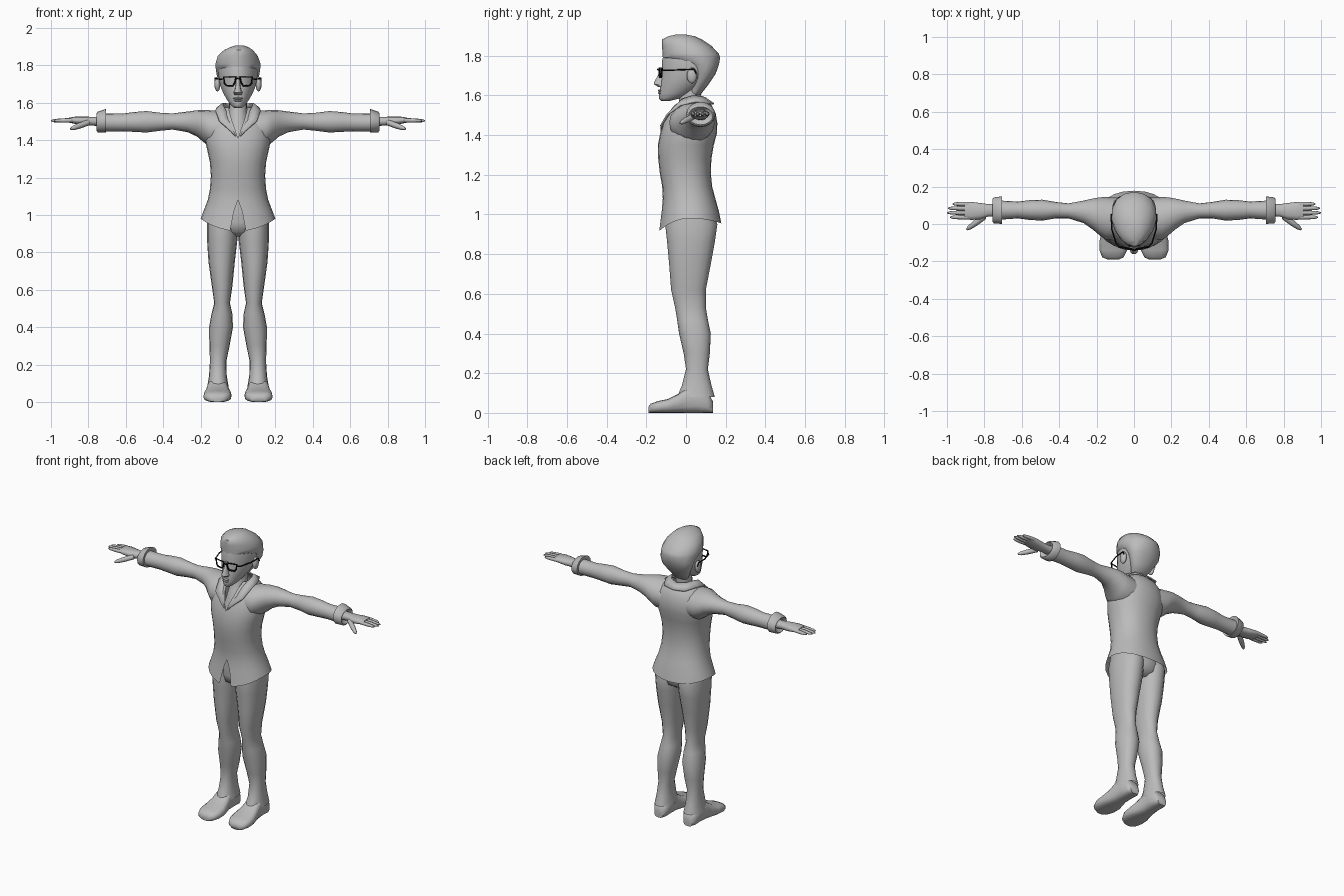
import bpy, bmesh, math
from mathutils import Vector


def material(name, rgb):
    m = bpy.data.materials.new(name)
    m.diffuse_color = (*rgb, 1)
    return m


GREY = material("plain grey", (0.5, 0.5, 0.5))
BLACK = material("black", (0.005, 0.005, 0.005))


def finish(name, bm, mirror=False, angle=55, mat=GREY):
    bmesh.ops.remove_doubles(bm, verts=bm.verts, dist=0.0005)
    bmesh.ops.recalc_face_normals(bm, faces=bm.faces)
    me = bpy.data.meshes.new(name)
    bm.to_mesh(me)
    bm.free()
    me.materials.append(mat)
    ob = bpy.data.objects.new(name, me)
    bpy.context.collection.objects.link(ob)
    bpy.ops.object.select_all(action='DESELECT')
    ob.select_set(True)
    bpy.context.view_layer.objects.active = ob
    bpy.ops.object.shade_smooth_by_angle(angle=math.radians(angle))
    if mirror:
        ob.modifiers.new("mirror", 'MIRROR').use_mirror_merge = False
    return ob


def spow(v, k):
    return math.copysign(abs(v) ** k, v)


def loft(name, rows, axis='z', n=16, k=1.0, egg=0.0, caps=(True, True), mirror=False):
    """Rows are (position along axis, a min, a max, b min, b max)."""
    bm = bmesh.new()
    rings = []
    for t, a0, a1, b0, b1 in rows:
        ring = []
        for i in range(n):
            th = 2 * math.pi * i / n
            c, s = spow(math.cos(th), k), spow(math.sin(th), k)
            a = (a0 + a1) / 2 + (a1 - a0) / 2 * c * (1 + egg * s)
            b = (b0 + b1) / 2 + (b1 - b0) / 2 * s
            ring.append(bm.verts.new({'z': (a, b, t), 'x': (t, a, b), 'y': (a, t, b)}[axis]))
        rings.append(ring)
    for r, q in zip(rings, rings[1:]):
        for i in range(n):
            j = (i + 1) % n
            bm.faces.new((r[i], r[j], q[j], q[i]))
    if caps[0]:
        bm.faces.new(rings[0][::-1])
    if caps[1]:
        bm.faces.new(rings[-1])
    return finish(name, bm, mirror)


def sphere(name, loc, scale, mirror=False):
    bm = bmesh.new()
    bmesh.ops.create_uvsphere(bm, u_segments=12, v_segments=8, radius=1)
    for v in bm.verts:
        v.co = Vector(loc) + Vector(scale) * v.co
    return finish(name, bm, mirror)


def finger(name, p, q, r):
    # Tapered rounded digit from p to q
    p, q = Vector(p), Vector(q)
    bm = bmesh.new()
    rot = (q - p).to_track_quat('Z', 'Y')
    rings = []
    for t, s in ((0, 1), (0.5, 1.0), (0.85, 0.75), (1, 0.3)):
        rings.append([bm.verts.new(p.lerp(q, t) + rot @ Vector(
            (r * s * math.cos(i * math.pi / 4), r * s * math.sin(i * math.pi / 4), 0))) for i in range(8)])
    for a, b in zip(rings, rings[1:]):
        for i in range(8):
            bm.faces.new((a[i], a[(i + 1) % 8], b[(i + 1) % 8], b[i]))
    bm.faces.new(rings[-1])
    finish(name, bm, True)


def wire(name, points, r, closed=False):
    cu = bpy.data.curves.new(name, 'CURVE')
    cu.dimensions = '3D'
    cu.bevel_depth = r
    cu.bevel_resolution = 1
    sp = cu.splines.new('POLY')
    sp.points.add(len(points) - 1)
    for pt, co in zip(sp.points, points):
        pt.co = (*co, 1)
    sp.use_cyclic_u = closed
    cu.materials.append(BLACK)
    ob = bpy.data.objects.new(name, cu)
    bpy.context.collection.objects.link(ob)
    bpy.ops.object.select_all(action='DESELECT')
    ob.select_set(True)
    bpy.context.view_layer.objects.active = ob
    bpy.ops.object.convert(target='MESH')
    return bpy.context.object


# Trousers and shoes
loft("trouser_leg", [
    (.08, .05, .165, -.045, .145), (.14, .06, .155, -.02, .128), (.22, .062, .15, 0, .11),
    (.30, .045, .153, -.012, .12), (.40, .027, .155, -.035, .125), (.47, .03, .142, -.045, .11),
    (.53, .043, .127, -.055, .10), (.62, .03, .14, -.075, .10), (.75, .017, .158, -.085, .125),
    (.86, .004, .165, -.095, .145), (.95, 0, .166, -.105, .158), (1.04, 0, .15, -.095, .13)],
    k=.9, caps=(False, True), mirror=True)
loft("trouser_seat", [(.885, -.05, .05, -.03, .10), (.91, -.13, .13, -.085, .14),
                      (.96, -.16, .16, -.10, .155), (1.08, -.14, .14, -.09, .12)])
loft("shoe", [
    (-.19, .08, .14, 0, .03), (-.178, .055, .17, 0, .046), (-.14, .036, .185, 0, .06),
    (-.09, .034, .184, 0, .07), (-.04, .045, .172, 0, .095), (.0, .055, .165, 0, .125),
    (.06, .055, .16, 0, .14), (.11, .058, .157, 0, .10), (.135, .075, .14, 0, .06)],
    axis='y', k=.7, mirror=True)

# Jacket body: open sheet with a notch at the hem and a V at the neck
body = [  # height, half width, front, back, half gap at the front
    (.98, .20, -.135, .178, .042), (1.02, .185, -.122, .165, .022), (1.08, .162, -.117, .148, 0),
    (1.14, .15, -.12, .132, 0), (1.21, .145, -.132, .125, 0), (1.28, .15, -.14, .128, 0),
    (1.35, .165, -.142, .14, 0), (1.41, .178, -.13, .156, 0), (1.46, .175, -.115, .158, .016),
    (1.51, .155, -.09, .15, .034), (1.55, .12, -.06, .13, .045), (1.575, .085, -.02, .105, .05)]
bm = bmesh.new()
grid = []
for row, (z, hx, y0, y1, gap) in enumerate(body):
    line = []
    for i in range(25):
        th = 2 * math.pi * i / 24
        front = math.cos(th)
        x = hx * spow(math.sin(th), .9)
        if front > 0:
            x = max(x, gap) if i < 12 else min(x, -gap)
        y = (y0 + y1) / 2 - (y1 - y0) / 2 * spow(front, .9)
        dz = -(.064 if front > 0 else .025) * front ** 2 if row == 0 else 0
        line.append(bm.verts.new((x, y, z + dz)))
    grid.append(line)
for a, b in zip(grid, grid[1:]):
    for i in range(24):
        bm.faces.new((a[i], a[i + 1], b[i + 1], b[i]))
finish("jacket_body", bm)

# Sleeves and turned cuffs
loft("sleeve", [
    (.09, -.085, .14, 1.36, 1.555), (.15, -.085, .145, 1.365, 1.56), (.185, -.06, .142, 1.39, 1.562),
    (.22, -.03, .136, 1.42, 1.56), (.27, .005, .125, 1.443, 1.553), (.35, .03, .11, 1.457, 1.543),
    (.42, .03, .118, 1.45, 1.547), (.49, .018, .13, 1.441, 1.556), (.56, .022, .127, 1.445, 1.55),
    (.62, .03, .12, 1.447, 1.542), (.73, .022, .126, 1.447, 1.543)], axis='x', mirror=True)
loft("cuff", [(.712, .03, .12, 1.455, 1.54), (.705, .0, .148, 1.44, 1.567), (.75, .004, .142, 1.442, 1.553),
              (.757, .012, .135, 1.452, 1.543), (.735, .03, .115, 1.47, 1.53)],
     axis='x', caps=(False, True), mirror=True)

# Hands
loft("palm", [(.73, .04, .108, 1.475, 1.525), (.78, .04, .106, 1.478, 1.525), (.82, .025, .112, 1.478, 1.526),
              (.87, .022, .118, 1.487, 1.526), (.905, .026, .117, 1.494, 1.52)], axis='x', n=12, k=.85, mirror=True)
for label, y, tip in (("index", .036, .985), ("middle", .06, 1.0), ("ring", .084, .995), ("little", .107, .97)):
    finger(label + "_finger", (.88, y, 1.507), (tip, y, 1.504), .0115)
finger("thumb", (.80, .04, 1.495), (.895, -.03, 1.46), .016)

# Neck and collar
loft("neck", [(1.36, -.07, .07, -.11, .05), (1.44, -.065, .065, -.095, .06), (1.52, -.055, .055, -.06, .075),
              (1.57, -.048, .048, -.035, .075), (1.66, -.048, .048, -.03, .08)])
inner = [(0, .10, 1.59), (.055, .08, 1.597), (.082, .03, 1.6), (.078, -.02, 1.585), (.046, -.07, 1.525), (.01, -.128, 1.42)]
outer = [(0, .142, 1.56), (.075, .125, 1.562), (.118, .05, 1.572), (.12, -.03, 1.555), (.10, -.098, 1.505), (.035, -.13, 1.45)]
bm = bmesh.new()
for side in (1, -1):
    a, b = [[bm.verts.new((side * x, y, z)) for x, y, z in pts] for pts in (inner, outer)]
    for i in range(5):
        bm.faces.new((a[i], a[i + 1], b[i + 1], b[i]))
finish("collar", bm).modifiers.new("thickness", 'SOLIDIFY').thickness = .008

# Head, hair and face
loft("head", [
    (1.573, -.02, .02, -.125, -.08), (1.585, -.036, .036, -.137, -.03), (1.61, -.055, .055, -.135, .03),
    (1.65, -.078, .078, -.129, .08), (1.69, -.095, .095, -.124, .12), (1.73, -.102, .102, -.12, .145),
    (1.77, -.106, .106, -.122, .155), (1.81, -.10, .10, -.112, .14)], n=20, egg=.12)
loft("hair", [
    (1.6, -.04, .04, .0, .07), (1.65, -.07, .07, .01, .11), (1.71, -.104, .104, .02, .15),
    (1.755, -.115, .115, -.02, .166), (1.79, -.12, .12, -.117, .172), (1.81, -.12, .12, -.118, .166),
    (1.85, -.108, .106, -.121, .128), (1.882, -.075, .08, -.12, .08), (1.898, -.04, .055, -.09, .045),
    (1.907, -.012, .03, -.05, 0)], n=16, egg=.15)
loft("nose", [(1.642, -.02, .02, -.14, -.10), (1.656, -.024, .024, -.163, -.10), (1.668, -.017, .017, -.162, -.10),
              (1.70, -.011, .011, -.143, -.10), (1.74, -.009, .009, -.125, -.10)], n=10)
sphere("ear", (.11, .03, 1.70), (.016, .026, .04), True)
sphere("upper_lip", (0, -.132, 1.624), (.026, .01, .006))
sphere("lower_lip", (0, -.131, 1.612), (.022, .01, .006))

# Spectacles
for side, label in ((1, "left"), (-1, "right")):
    rim = [(.012, 1.737), (.076, 1.738), (.072, 1.703), (.06, 1.692), (.028, 1.692), (.017, 1.705)]
    wire(label + "_rim", [(side * x, -.137 + x * .2, z) for x, z in rim], .005, True)
    wire(label + "_temple", [(side * .076, -.122, 1.728), (side * .095, -.105, 1.726), (side * .118, -.03, 1.729),
                             (side * .122, .04, 1.732), (side * .122, .052, 1.71)], .004)
wire("bridge", [(-.014, -.136, 1.727), (0, -.142, 1.731), (.014, -.136, 1.727)], .004)
